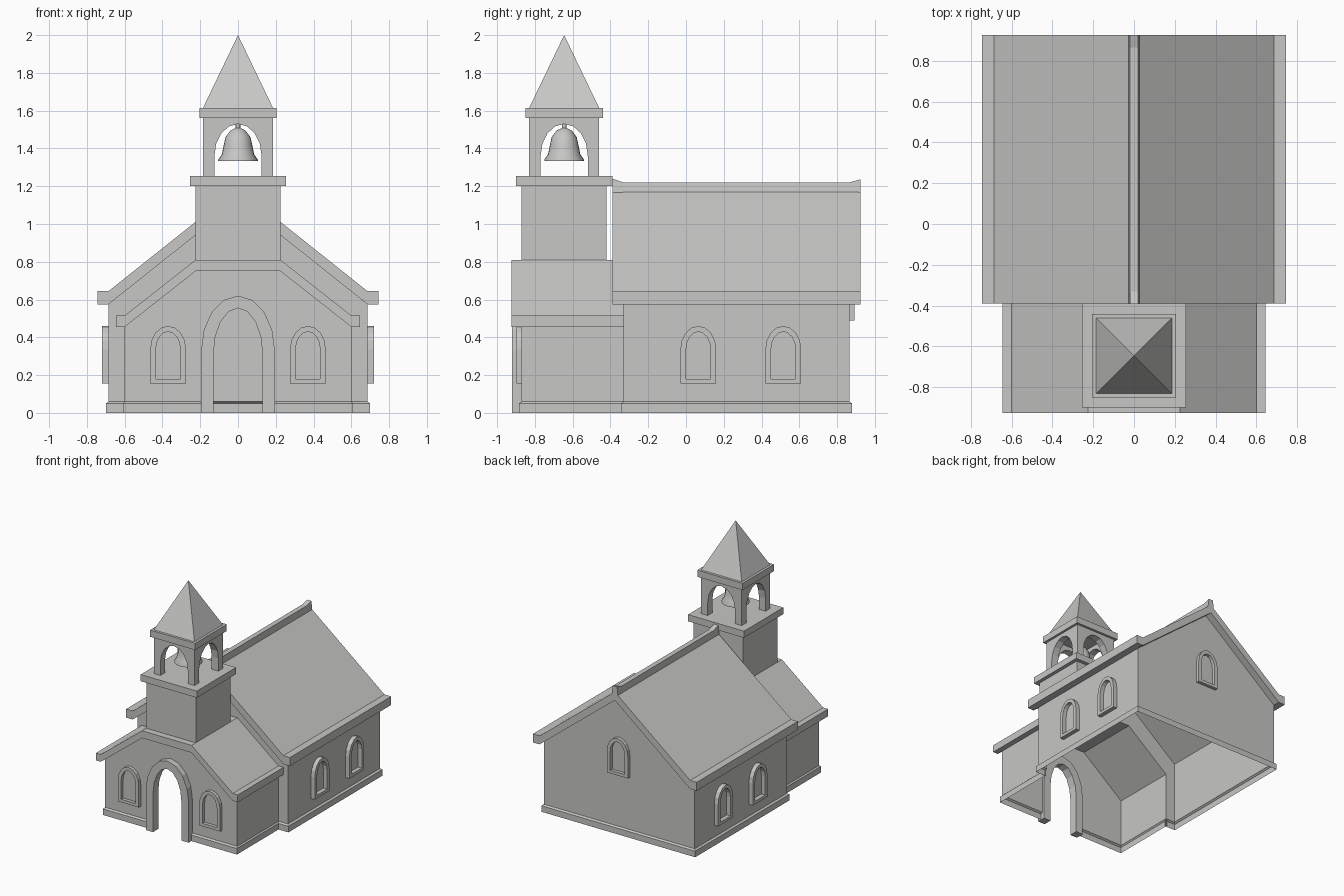
import bpy, bmesh, math
from mathutils import Matrix, Vector

cube = bpy.data.objects.get("Cube")
if cube:
    bpy.data.objects.remove(cube, do_unlink=True)

stone = bpy.data.materials.new("plain_grey")
stone.use_nodes = True
GREY = (0.57, 0.57, 0.56, 1)
stone.diffuse_color = GREY
stone.node_tree.nodes["Principled BSDF"].inputs["Base Color"].default_value = GREY


def make(name, bm, place=None):
    bmesh.ops.remove_doubles(bm, verts=bm.verts, dist=0.0002)
    bmesh.ops.recalc_face_normals(bm, faces=bm.faces)
    mesh = bpy.data.meshes.new(name)
    bm.to_mesh(mesh)
    bm.free()
    mesh.materials.append(stone)
    obj = bpy.data.objects.new(name, mesh)
    bpy.context.collection.objects.link(obj)
    if place:
        obj.matrix_world = place
    return obj


def face(bm, points):
    return bm.faces.new([bm.verts.new(p) for p in points])


def mirrored(half):
    """Close a right-hand outline with its left-hand copy."""
    return half + [(-x, z) for x, z in reversed(half) if x > 0]


def prism(name, outline, y0, y1, place=None):
    bm = bmesh.new()
    f = face(bm, [(x, y0, z) for x, z in outline])
    ext = bmesh.ops.extrude_face_region(bm, geom=[f], use_keep_orig=True)
    verts = [v for v in ext["geom"] if isinstance(v, bmesh.types.BMVert)]
    bmesh.ops.translate(bm, verts=verts, vec=(0, y1 - y0, 0))
    return make(name, bm, place)


def box(name, half, y, z0, z1):
    return prism(name, [(half, z0), (half, z1), (-half, z1), (-half, z0)], y - half, y + half)


def arch(w, spring, top, n=8):
    """Rounded arch points from right to left."""
    return [(w * math.cos(math.pi * i / n), spring + (top - spring) * math.sin(math.pi * i / n))
            for i in range(n + 1)]


def arch_frame(name, outer, inner, depth, place, closed):
    bm = bmesh.new()
    n = len(outer)
    rings = [[bm.verts.new((x, y, z)) for x, z in pts]
             for pts, y in ((outer, 0), (outer, -depth), (inner, -depth), (inner, 0))]
    for i in range(n if closed else n - 1):
        j = (i + 1) % n
        for a in range(4):
            b = (a + 1) % 4
            bm.faces.new((rings[a][i], rings[a][j], rings[b][j], rings[b][i]))
    if not closed:
        for i in (0, n - 1):
            bm.faces.new([r[i] for r in rings])
    return make(name, bm, place)


def wall_strip(bm, path, height):
    """Side walls with a sloped plinth; path holds x, y and outward offset, for both sides."""
    for side in (1, -1):
        for a, b in zip(path, path[1:]):
            levels = [(1, 0), (1, 0.05), (0, 0.06)]
            if a[0] == b[0]:
                levels.append((0, height))
            for (k0, z0), (k1, z1) in zip(levels, levels[1:]):
                face(bm, [(side * (p[0] + k * p[2]), p[1] + k * p[3], z)
                          for p, k, z in ((a, k0, z0), (b, k0, z0), (b, k1, z1), (a, k1, z1))])


P = 0.015
FRONT, MID, BACK = -0.87, -0.33, 0.865

# Main hall shell, open to the porch
bm = bmesh.new()
wall_strip(bm, [(0.6, MID, 0, -P), (0.685, MID, P, -P), (0.685, BACK, P, P), (0, BACK, 0, P)], 0.575)
gable = [(0.685, 0.06), (0.685, 0.575), (0, 1.12)]
face(bm, [(x, BACK, z) for x, z in mirrored(gable)])
opening = [(-0.6, 0.06), (-0.6, 0.455), (-0.225, 0.75), (0.225, 0.75), (0.6, 0.455), (0.6, 0.06)]
face(bm, [(x, MID, z) for x, z in mirrored(gable) + opening])
make("hall_walls", bm)

# Porch shell with arched doorway
bm = bmesh.new()
wall_strip(bm, [(0.16, FRONT, 0, -P), (0.6, FRONT, 0.01, -P), (0.6, MID, 0.01, 0)], 0.455)
porch = mirrored([(0.16, 0.06), (0.6, 0.06), (0.6, 0.455), (0.225, 0.75)])
face(bm, [(x, FRONT, z) for x, z in porch + arch(0.16, 0.33, 0.59)[::-1]])
make("porch_walls", bm)

# Roofs
top = mirrored([(0.745, 0.645), (0.685, 0.645), (0, 1.19)])
under = mirrored([(0.745, 0.575), (0.685, 0.575), (0, 1.12)])
prism("hall_roof", top + under[::-1], -0.39, 0.925)
top = mirrored([(0.645, 0.515), (0.6, 0.515), (0.225, 0.81)])
under = mirrored([(0.645, 0.455), (0.6, 0.455), (0.225, 0.75)])
prism("porch_roof", top + under[::-1], -0.925, MID)

# Ridge cap with upturned ends
bm = bmesh.new()
rows = [[bm.verts.new((x, y, z)) for x, z in ((-0.03, 1.15), (-0.02, t), (0.02, t), (0.03, 1.15))]
        for y, t in ((-0.39, 1.24), (-0.33, 1.22), (0.865, 1.22), (0.925, 1.237))]
for a, b in zip(rows, rows[1:]):
    for i in range(4):
        j = (i + 1) % 4
        bm.faces.new((a[i], a[j], b[j], b[i]))
bm.faces.new(rows[0])
bm.faces.new(rows[-1])
make("ridge_cap", bm)

# Door surround
arch_frame("door_surround",
           [(0.195, 0)] + arch(0.195, 0.33, 0.62) + [(-0.195, 0)],
           [(0.13, 0)] + arch(0.13, 0.31, 0.555) + [(-0.13, 0)],
           0.07, Matrix.Translation((0, -0.85, 0)), False)


# Window surrounds
def window(name, x, y, z, angle, depth):
    place = Matrix.Translation((x, y, z)) @ Matrix.Rotation(math.radians(angle), 4, "Z")
    arch_frame(name,
               [(0.095, 0)] + arch(0.095, 0.18, 0.305) + [(-0.095, 0)],
               [(0.065, 0.025)] + arch(0.065, 0.18, 0.275) + [(-0.065, 0.025)],
               depth, place, True)


for side, label in ((1, "left"), (-1, "right")):
    window("front_window_" + label, side * 0.37, FRONT, 0.155, 0, 0.027)
    for k, y in enumerate((0.065, 0.515)):
        window(f"side_window_{label}_{k + 1}", side * 0.685, y, 0.155, side * 90, 0.035)
window("back_window", 0, BACK, 0.49, 180, 0.027)

# Tower
TY = -0.645
box("tower_base", 0.225, TY, 0.8, 1.2)
box("tower_ledge", 0.255, TY, 1.2, 1.255)
box("belfry_cornice", 0.205, TY, 1.56, 1.615)

# Belfry: front and back arched panels, side spandrels between them
curve = arch(0.125, 1.36, 1.53)
panel = ([(0.125, 1.255), (0.185, 1.255), (0.185, 1.56), (-0.185, 1.56), (-0.185, 1.255), (-0.125, 1.255)]
         + curve[::-1])
spandrel = [(0.125, 1.56), (-0.125, 1.56)] + curve[::-1]
for k, (label, outline) in enumerate((("front", panel), ("left", spandrel),
                                      ("back", panel), ("right", spandrel))):
    place = Matrix.Translation((0, TY, 0)) @ Matrix.Rotation(k * math.pi / 2, 4, "Z")
    prism("belfry_" + label, outline, -0.185, -0.125, place)

# Spire
bm = bmesh.new()
base = [Vector((sx * 0.185, TY + sy * 0.185, 1.615)) for sx, sy in ((1, 1), (-1, 1), (-1, -1), (1, -1))]
face(bm, base)
for i in range(4):
    face(bm, [base[i], base[(i + 1) % 4], (0, TY, 2)])
make("spire", bm)

# Bell, turned from a thin-walled profile, with its hanger
profile = [(0, 1.56), (0.012, 1.56), (0.012, 1.508), (0.04, 1.495), (0.066, 1.46), (0.077, 1.41),
           (0.085, 1.37), (0.105, 1.34), (0.105, 1.333), (0.095, 1.333), (0.07, 1.39), (0.055, 1.46), (0, 1.49)]
bm = bmesh.new()
verts = [bm.verts.new((r, 0, z)) for r, z in profile]
edges = [bm.edges.new(pair) for pair in zip(verts, verts[1:])]
bmesh.ops.spin(bm, geom=verts + edges, cent=(0, 0, 0), axis=(0, 0, 1), angle=math.tau, steps=24)
bell = make("bell", bm, Matrix.Translation((0, TY, 0)))
bpy.ops.object.select_all(action="DESELECT")
bell.select_set(True)
bpy.context.view_layer.objects.active = bell
bpy.ops.object.shade_smooth_by_angle(angle=math.radians(40))
